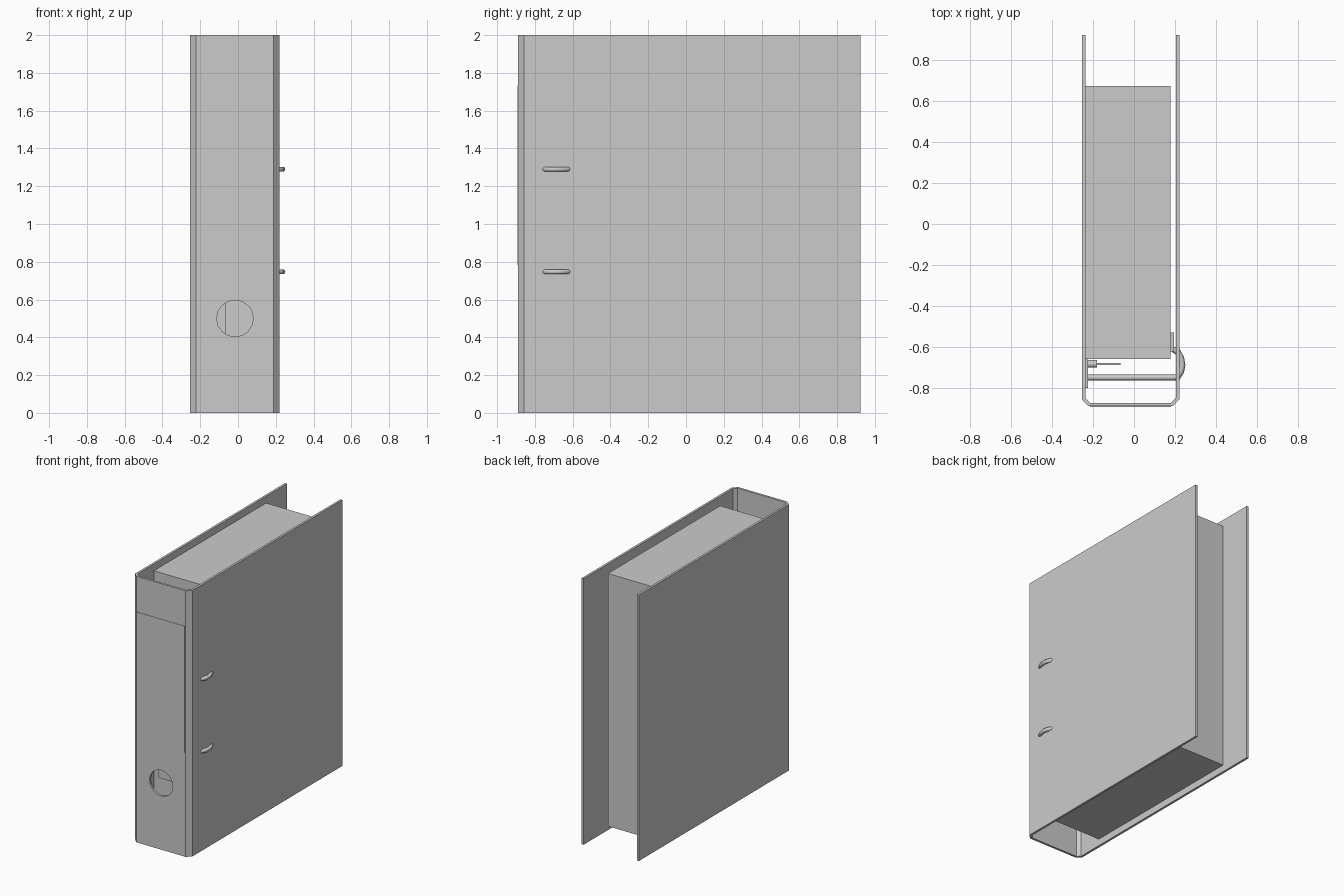
import bpy, bmesh, math
from mathutils import Matrix

cube = bpy.data.objects.get("Cube")
if cube:
    bpy.data.objects.remove(cube, do_unlink=True)

GREY = (0.6, 0.6, 0.6, 1.0)
grey = bpy.data.materials.new("plain grey")
grey.use_nodes = True
grey.diffuse_color = GREY
grey.node_tree.nodes["Principled BSDF"].inputs["Base Color"].default_value = GREY


def add_object(name, bm):
    bmesh.ops.recalc_face_normals(bm, faces=bm.faces)
    mesh = bpy.data.meshes.new(name)
    bm.to_mesh(mesh)
    bm.free()
    mesh.materials.append(grey)
    obj = bpy.data.objects.new(name, mesh)
    bpy.context.collection.objects.link(obj)
    return obj


def box(name, x, y, z):
    bm = bmesh.new()
    size = [b - a for a, b in (x, y, z)]
    mid = [(a + b) / 2 for a, b in (x, y, z)]
    bmesh.ops.create_cube(bm, size=1, matrix=Matrix.Translation(mid) @ Matrix.Diagonal((*size, 1)))
    return add_object(name, bm)


def cylinder(name, centre, radius, length, axis, sides=16):
    bm = bmesh.new()
    turn = Matrix.Rotation(math.pi / 2, 4, axis)
    bmesh.ops.create_cone(bm, cap_ends=True, segments=sides, radius1=radius, radius2=radius,
                          depth=length, matrix=Matrix.Translation(centre) @ turn)
    return add_object(name, bm)


# Folder cover: a U-shaped profile with chamfered spine corners, drawn upwards
L, R, FRONT, BACK, T, C = -0.255, 0.221, -0.890, 0.924, 0.017, 0.033
k = C - T * 0.586
outer = [(L, BACK), (L, FRONT + C), (L + C, FRONT), (R - C, FRONT), (R, FRONT + C), (R, BACK)]
inner = [(R - T, BACK), (R - T, FRONT + T + k), (R - T - k, FRONT + T),
         (L + T + k, FRONT + T), (L + T, FRONT + T + k), (L + T, BACK)]
bm = bmesh.new()
low = [bm.verts.new((x, y, 0)) for x, y in outer + inner]
high = [bm.verts.new((x, y, 2)) for x, y in outer + inner]
n = len(low)
for i in range(n):
    j = (i + 1) % n
    bm.faces.new((low[i], low[j], high[j], high[i]))
for ring in (low, high):
    for i in range(5):
        bm.faces.new((ring[i], ring[i + 1], ring[n - 2 - i], ring[n - 1 - i]))
cover = add_object("folder_cover", bm)

# Finger hole through the spine
cutter = cylinder("finger_hole_cutter", (-0.016, FRONT, 0.5), 0.097, 0.1, 'X')
cutter.hide_render = True
cut = cover.modifiers.new("finger_hole", 'BOOLEAN')
cut.operation = 'DIFFERENCE'
cut.solver = 'EXACT'
cut.object = cutter
bpy.context.view_layer.objects.active = cover
bpy.ops.object.modifier_apply(modifier=cut.name)
bpy.data.objects.remove(cutter, do_unlink=True)

# Spine label and paper block
box("spine_label", (-0.214, 0.181), (FRONT - 0.003, FRONT + 0.002), (0.783, 1.733))
box("paper_stack", (-0.237, 0.178), (-0.660, 0.673), (0.05, 1.95))

# Lever mechanism fixed inside the right cover
box("mechanism_plate", (-0.239, -0.224), (-0.80, -0.662), (0.55, 1.45))
box("lever_arm", (-0.18, -0.066), (-0.688, -0.680), (0.42, 1.0))
cylinder("lever_pivot", (-0.203, -0.683, 1.0), 0.018, 0.045, 'Y')
box("paper_clamp", (0.179, 0.195), (-0.622, -0.53), (0.70, 1.34))

# Two rings that cross the folder and bulge through the left cover
PATH = [(-0.23, -0.75), (0.19, -0.75), (0.214, -0.748), (0.230, -0.72), (0.236, -0.688),
        (0.230, -0.655), (0.214, -0.625), (0.192, -0.612)]
for name, z in (("lower_ring", 0.747), ("upper_ring", 1.290)):
    curve = bpy.data.curves.new(name, 'CURVE')
    curve.dimensions = '3D'
    curve.bevel_depth = 0.015
    curve.bevel_resolution = 1
    curve.use_fill_caps = True
    spline = curve.splines.new('POLY')
    spline.points.add(len(PATH) - 1)
    for point, (x, y) in zip(spline.points, PATH):
        point.co = (x, y, z, 1)
    curve.materials.append(grey)
    ring = bpy.data.objects.new(name, curve)
    bpy.context.collection.objects.link(ring)
